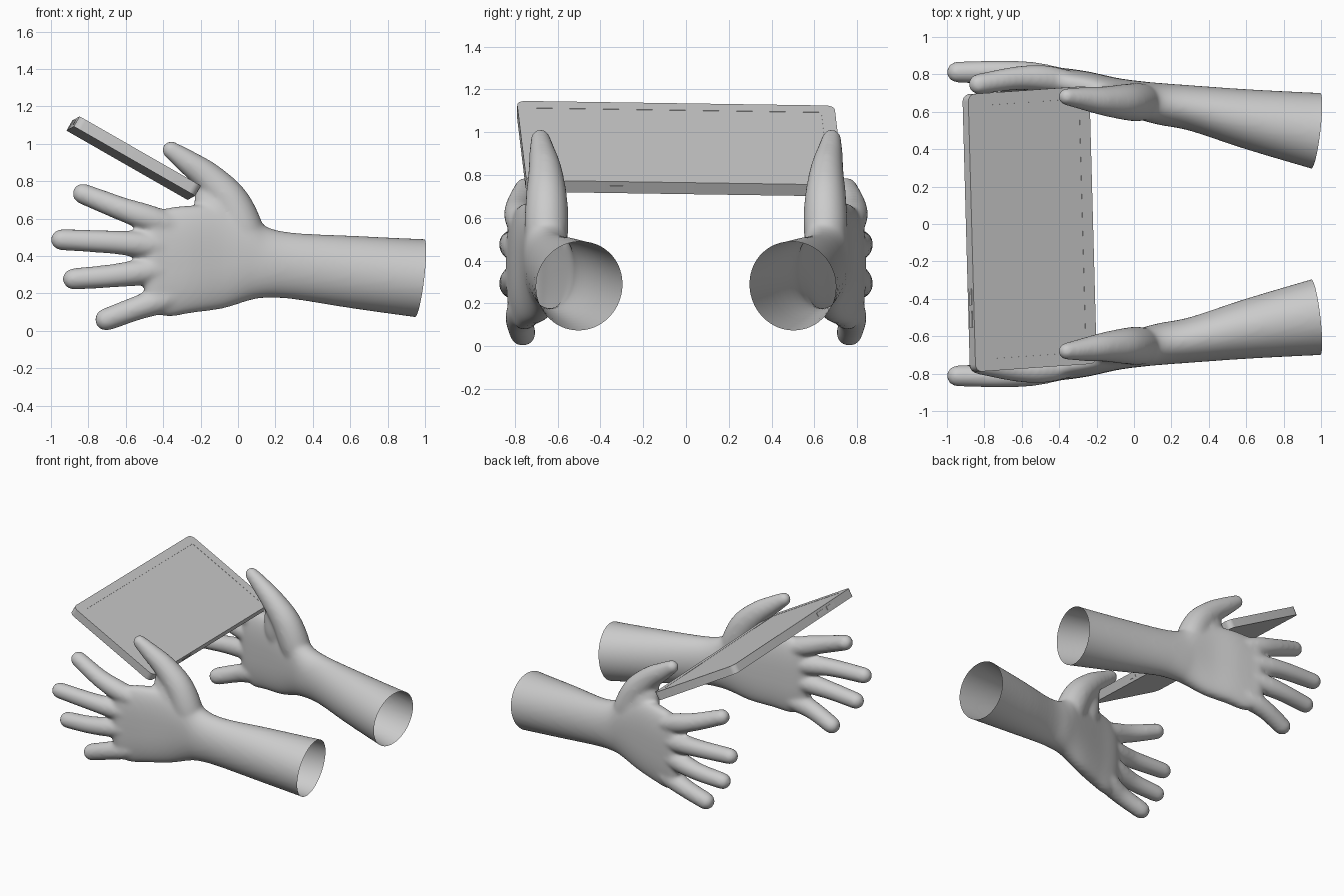
import bpy, bmesh
from math import sin, cos, pi, radians
from mathutils import Vector, Matrix

if "Cube" in bpy.data.objects:
    bpy.data.objects.remove(bpy.data.objects["Cube"], do_unlink=True)

grey = bpy.data.materials.new("plain_grey")
grey.use_nodes = True
grey.diffuse_color = (0.6, 0.6, 0.6, 1)
for node in grey.node_tree.nodes:
    if node.type == 'BSDF_PRINCIPLED':
        node.inputs["Base Color"].default_value = grey.diffuse_color
        node.inputs["Roughness"].default_value = 0.7


def add_object(name, mesh):
    mesh.materials.clear()
    mesh.materials.append(grey)
    ob = bpy.data.objects.new(name, mesh)
    bpy.context.collection.objects.link(ob)
    return ob


def to_mesh(bm, name):
    mesh = bpy.data.meshes.new(name)
    bm.to_mesh(mesh)
    bm.free()
    return mesh


def loft(bm, rings):
    """Closed skin over a list of equally sized point rings."""
    loops = [[bm.verts.new(p) for p in ring] for ring in rings]
    n = len(loops[0])
    for a, b in zip(loops, loops[1:]):
        for i in range(n):
            j = (i + 1) % n
            bm.faces.new((a[i], a[j], b[j], b[i]))
    bm.faces.new(loops[0][::-1])
    bm.faces.new(loops[-1])


def smooth_path(keys, steps=5):
    """Catmull-Rom resampling of tuples of numbers."""
    k = [Vector(p) for p in keys]
    k = [k[0] * 2 - k[1]] + k + [k[-1] * 2 - k[-2]]
    out = []
    for a, b, c, d in zip(k, k[1:], k[2:], k[3:]):
        for s in range(steps):
            t = s / steps
            out.append((b * 2 + (c - a) * t + (a * 2 - b * 5 + c * 4 - d) * t**2
                        + (b * 3 - a - c * 3 + d) * t**3) * 0.5)
    return out + [k[-2]]


def digit(bm, keys, flat=1.0, n=20):
    """Finger through (x, y, z, radius) keys with a domed tip."""
    path = smooth_path(keys)
    rings = []

    def ring(c, t, r):
        up = t.cross(Vector((0, 1, 0))).normalized()
        side = up.cross(t).normalized() * flat
        rings.append([c + r * (up * cos(2 * pi * i / n) + side * sin(2 * pi * i / n))
                      for i in range(n)])
    for i, p in enumerate(path):
        t = (path[min(i + 1, len(path) - 1)] - path[max(i - 1, 0)]).xyz.normalized()
        ring(p.xyz, t, p.w)
    for a in (20, 40, 60, 80):
        a = radians(a)
        ring(p.xyz + t * p.w * sin(a), t, p.w * cos(a))
    loft(bm, rings)


def body_ring(x, y, z, ry, rz, n=40):
    # round at the forearm, boxier towards the knuckles
    power = 1 - 0.25 * min(max((0.25 - x) / 0.45, 0), 1)
    pts = []
    for i in range(n):
        c, s = cos(2 * pi * i / n), sin(2 * pi * i / n)
        pts.append((x, y + ry * (abs(c) ** power) * (1 if c > 0 else -1),
                    z + rz * (abs(s) ** power) * (1 if s > 0 else -1)))
    return pts


# Forearm, wrist and palm: x, centre y, centre z, half thickness, half height
bm = bmesh.new()
sections = [
    (1.08, -0.48, 0.275, 0.221, 0.217), (0.975, -0.495, 0.28, 0.207, 0.211),
    (0.6, -0.56, 0.315, 0.161, 0.194), (0.3, -0.62, 0.346, 0.122, 0.178),
    (0.15, -0.64, 0.367, 0.113, 0.191), (0.06, -0.655, 0.4, 0.106, 0.238),
    (-0.08, -0.685, 0.395, 0.094, 0.276), (-0.25, -0.73, 0.383, 0.086, 0.288),
    (-0.38, -0.757, 0.366, 0.077, 0.29), (-0.45, -0.775, 0.37, 0.066, 0.26),
    (-0.5, -0.784, 0.38, 0.04, 0.2)]
loft(bm, [body_ring(*s) for s in smooth_path(sections, 4)])

# Four fingers, fuller at the knuckles
digits = [
    [(-0.25, -0.737, 0.53, 0.055), (-0.46, -0.776, 0.597, 0.071),
     (-0.62, -0.78, 0.651, 0.064), (-0.83, -0.748, 0.733, 0.056)],
    [(-0.25, -0.737, 0.435, 0.055), (-0.48, -0.785, 0.458, 0.071),
     (-0.67, -0.812, 0.474, 0.063), (-0.945, -0.812, 0.487, 0.057)],
    [(-0.25, -0.737, 0.345, 0.055), (-0.48, -0.785, 0.318, 0.071),
     (-0.67, -0.812, 0.294, 0.063), (-0.88, -0.808, 0.277, 0.058)],
    [(-0.2, -0.722, 0.23, 0.05), (-0.4, -0.762, 0.168, 0.072),
     (-0.54, -0.778, 0.121, 0.065), (-0.705, -0.763, 0.06, 0.061)]]
for keys in digits:
    digit(bm, keys)
# Thumb and the web joining it to the palm
digit(bm, [(0.07, -0.65, 0.42, 0.09), (0.025, -0.652, 0.55, 0.108),
           (-0.045, -0.652, 0.695, 0.102), (-0.16, -0.658, 0.82, 0.083),
           (-0.277, -0.672, 0.908, 0.064), (-0.358, -0.68, 0.966, 0.049)], 0.95)
digit(bm, [(-0.08, -0.69, 0.4, 0.08), (-0.115, -0.682, 0.58, 0.12),
           (-0.145, -0.668, 0.71, 0.092), (-0.155, -0.66, 0.77, 0.07)], 0.65)
bmesh.ops.recalc_face_normals(bm, faces=bm.faces)

# Fuse into one soft skin
raw = add_object("hand_raw", to_mesh(bm, "hand_raw"))
fuse = raw.modifiers.new("fuse", 'REMESH')
fuse.mode = 'VOXEL'
fuse.voxel_size = 0.012
soft = raw.modifiers.new("soften", 'SMOOTH')
soft.factor = 0.5
soft.iterations = 14
deps = bpy.context.evaluated_depsgraph_get()
skin = bpy.data.meshes.new_from_object(raw.evaluated_get(deps))
bpy.data.objects.remove(raw, do_unlink=True)

# Cut the forearm open, then place the pair of hands
bm = bmesh.new()
bm.from_mesh(skin)
bmesh.ops.bisect_plane(bm, geom=bm.verts[:] + bm.edges[:] + bm.faces[:],
                       plane_co=(0.971, -0.495, 0.28), plane_no=(1, 0.12, -0.12),
                       clear_outer=True)
for f in bm.faces:
    f.smooth = True
front = to_mesh(bm, "front_hand")
back = front.copy()
back.transform(Matrix.Scale(-1, 4, (0, 1, 0)))
back.flip_normals()
add_object("front_hand", front)
add_object("back_hand", back)

# Tablet frame: width, length and thickness axes
wide = Vector((0.865, 0.06, -0.495)).normalized()
long = Vector((-0.027, 1, -0.015)).normalized()
thick = wide.cross(long).normalized()
place = Matrix((wide, long, thick)).transposed().to_4x4()
place.translation = (-0.558, -0.027, 0.923)
W, L, T = 0.748, 1.485, 0.062


def box(bm, centre, size):
    m = Matrix.Translation(centre) @ Matrix.Diagonal((*size, 1))
    bmesh.ops.create_cube(bm, size=1, matrix=m)


def tablet_part(name, bm):
    mesh = to_mesh(bm, name)
    mesh.transform(place)
    ob = add_object(name, mesh)
    for o in bpy.context.selected_objects:
        o.select_set(False)
    ob.select_set(True)
    bpy.context.view_layer.objects.active = ob
    bpy.ops.object.shade_smooth_by_angle(angle=radians(30))


# Slab with rounded corners and a barely recessed screen
bm = bmesh.new()
box(bm, (0, 0, 0), (W, L, T))
corners = [e for e in bm.edges if abs(e.verts[0].co.z - e.verts[1].co.z) > T / 2]
bmesh.ops.bevel(bm, geom=corners, offset=0.04, segments=6, profile=0.5, affect='EDGES')
bm.normal_update()
screen = max(bm.faces, key=lambda f: f.calc_center_median().z + f.calc_area())
bmesh.ops.inset_individual(bm, faces=[screen], thickness=0.065)
bmesh.ops.inset_individual(bm, faces=[screen], thickness=0.001, depth=-0.0012)
tablet_part("tablet", bm)

# Side buttons on the far long edge, port on the near one
bm = bmesh.new()
for y in (-0.34, -0.46):
    box(bm, (-W / 2, y, 0), (0.008, 0.09, 0.026))
tablet_part("side_buttons", bm)
bm = bmesh.new()
box(bm, (W / 2, -0.3, 0), (0.006, 0.1, 0.018))
tablet_part("port_plate", bm)
